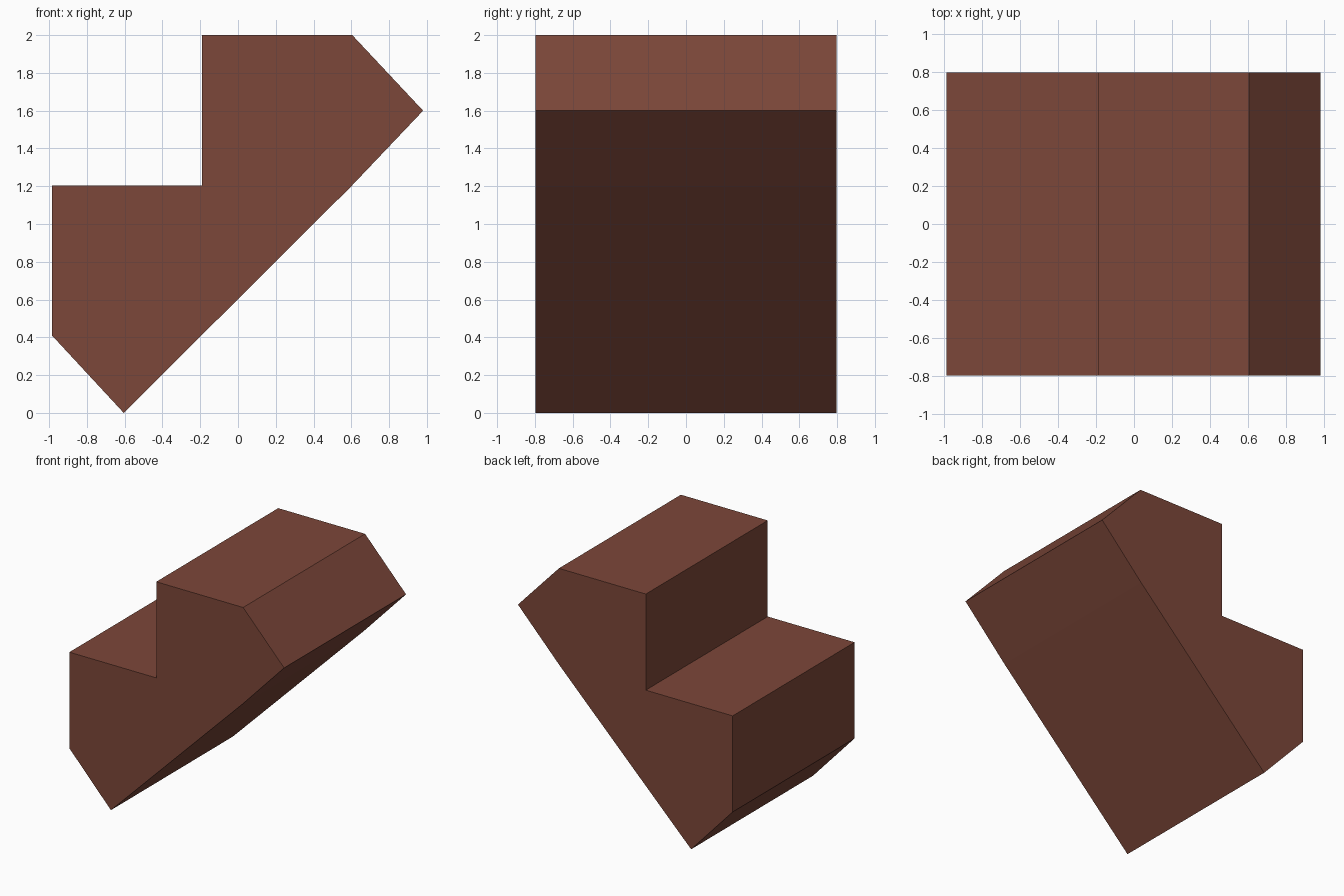
import bpy, bmesh

if "Cube" in bpy.data.objects:
    bpy.data.objects.remove(bpy.data.objects["Cube"])

# Side profile (x, z) of the stepped block, extruded along y
PROFILE = [(-0.605, 0), (0.6, 1.2), (0.98, 1.6), (0.605, 2.0),
           (-0.19, 2.0), (-0.19, 1.205), (-0.985, 1.205), (-0.985, 0.41)]
HALF_DEPTH = 0.797

brown = bpy.data.materials.new("reddish brown")
brown.diffuse_color = (0.202, 0.063, 0.041, 1)
brown.use_nodes = True
brown.node_tree.nodes["Principled BSDF"].inputs["Base Color"].default_value = brown.diffuse_color

# Stepped block with slanted underside
bm = bmesh.new()
face = bm.faces.new([bm.verts.new((x, -HALF_DEPTH, z)) for x, z in PROFILE])
extruded = bmesh.ops.extrude_face_region(bm, geom=[face])["geom"]
bmesh.ops.translate(bm, vec=(0, 2 * HALF_DEPTH, 0),
                    verts=[v for v in extruded if isinstance(v, bmesh.types.BMVert)])
bmesh.ops.recalc_face_normals(bm, faces=bm.faces)
mesh = bpy.data.meshes.new("stair_block")
bm.to_mesh(mesh)
bm.free()
mesh.materials.append(brown)
block = bpy.data.objects.new("stair_block", mesh)
bpy.context.collection.objects.link(block)
